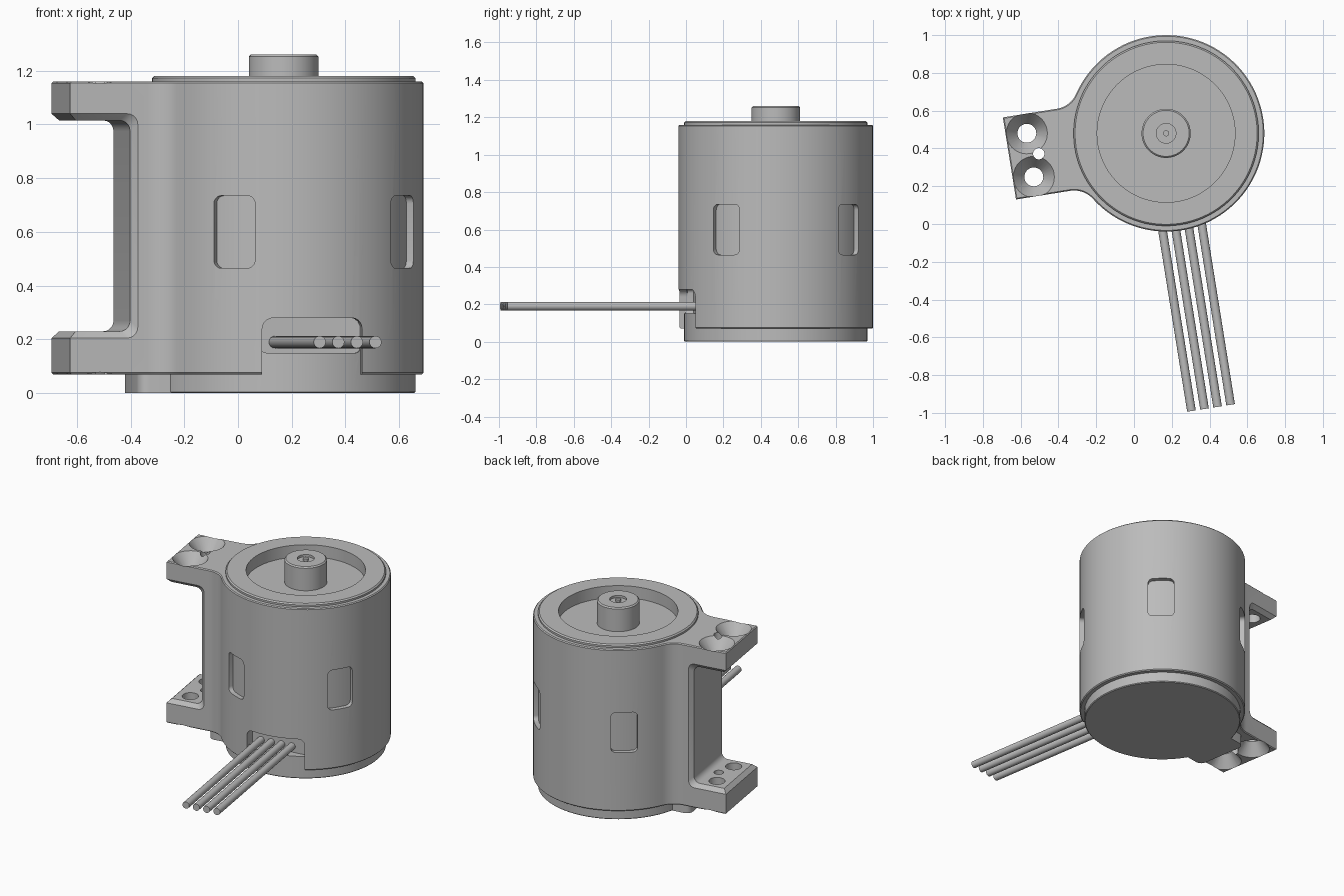
import bpy, bmesh
from math import sin, cos, pi, radians, hypot, atan2
from mathutils import Matrix

cube = bpy.data.objects.get("Cube")
if cube:
    bpy.data.objects.remove(cube)

grey = bpy.data.materials.new("neutral_grey")
grey.use_nodes = True
grey.diffuse_color = (0.5, 0.5, 0.5, 1)
grey.node_tree.nodes["Principled BSDF"].inputs["Base Color"].default_value = (0.5, 0.5, 0.5, 1)

# Parts are built around the barrel axis with the bracket along +x, then placed
PLACE = Matrix.Translation((0.17, 0.48, 0)) @ Matrix.Rotation(radians(189.1), 4, "Z")
RADIUS, BOTTOM, TOP = 0.52, 0.07, 1.16
HALF, REACH = 0.22, 0.84


def loft(name, rings, turn=0, bevel=0):
    """Skin a list of equal rings and cap both ends."""
    bm = bmesh.new()
    loops = [[bm.verts.new(p) for p in ring] for ring in rings]
    n = len(loops[0])
    for a, b in zip(loops, loops[1:]):
        for i in range(n):
            j = (i + 1) % n
            bm.faces.new((a[i], a[j], b[j], b[i]))
    caps = [bm.faces.new(loops[0]), bm.faces.new(loops[-1])]
    bmesh.ops.recalc_face_normals(bm, faces=bm.faces)
    if bevel:
        edges = {e for f in caps for e in f.edges}
        bmesh.ops.bevel(bm, geom=list(edges), offset=bevel, segments=1, affect="EDGES")
    bm.transform(PLACE @ Matrix.Rotation(turn, 4, "Z"))
    mesh = bpy.data.meshes.new(name)
    bm.to_mesh(mesh)
    bm.free()
    mesh.materials.append(grey)
    obj = bpy.data.objects.new(name, mesh)
    bpy.context.collection.objects.link(obj)
    return obj


def circle(r, z, x=0, y=0, n=96):
    return [(x + r * cos(2 * pi * i / n), y + r * sin(2 * pi * i / n), z) for i in range(n)]


def rounded(x0, x1, y0, y1, r, steps=5):
    """Outline of a rounded rectangle."""
    pts = []
    corners = ((x1 - r, y1 - r), (x0 + r, y1 - r), (x0 + r, y0 + r), (x1 - r, y0 + r))
    for k, (cx, cy) in enumerate(corners):
        for i in range(steps + 1):
            t = pi / 2 * (k + i / steps)
            pts.append((cx + r * cos(t), cy + r * sin(t)))
    return pts


def cut(obj, cutter):
    mod = obj.modifiers.new("cut", "BOOLEAN")
    mod.operation, mod.solver, mod.object = "DIFFERENCE", "EXACT", cutter
    bpy.context.view_layer.update()
    graph = bpy.context.evaluated_depsgraph_get()
    mesh = bpy.data.meshes.new_from_object(obj.evaluated_get(graph))
    obj.modifiers.clear()
    obj.data = mesh
    bpy.data.objects.remove(cutter)


# Housing outline: barrel blending through fillets into the bracket
neck = 0.55
fillet = (neck ** 2 + HALF ** 2 - RADIUS ** 2) / (2 * (RADIUS - HALF))
fy = HALF + fillet
join = atan2(fy, neck)
side = [(REACH, HALF)]
for i in range(9):
    t = -pi / 2 + (join - pi / 2) * i / 8
    side.append((neck + fillet * cos(t), fy + fillet * sin(t)))
arc = [join + (2 * pi - 2 * join) * i / 80 for i in range(1, 80)]
outline = side + [(RADIUS * cos(t), RADIUS * sin(t)) for t in arc]
outline += [(x, -y) for x, y in reversed(side)]
housing = loft("housing", [[(x, y, z) for x, y in outline] for z in (BOTTOM, TOP)], bevel=0.006)

# Bore for the inner can
cut(housing, loft("bore", [circle(0.48, z) for z in (-0.1, 1.4)]))

# Opening between the two bracket flanges, with chamfered rims
rings = []
for y, grow in ((-0.25, 0.055), (-0.195, 0), (0.195, 0), (0.25, 0.055)):
    rim = rounded(0.61 - grow, 1.1, 0.23 - grow, 1.015 + grow, 0.04)
    rings.append([(x, y, z) for x, z in rim])
cut(housing, loft("bracket_gap", rings))
rings = []
for x, grow in ((0.8, -0.015), (0.87, 0.055)):
    rings.append([(x, y, z) for y, z in rounded(-0.3, 0.3, 0.23 - grow, 1.015 + grow, 0.01)])
cut(housing, loft("end_chamfer", rings))

# Countersunk screw holes and a small pin hole, through both flanges
for y in (-0.117, 0.117):
    profile = ((0.12, BOTTOM - 0.015), (0.05, 0.15), (0.05, 1.08), (0.12, TOP + 0.015))
    cut(housing, loft("screw_hole", [circle(r, z, 0.728, y, 32) for r, z in profile]))
cut(housing, loft("pin_hole", [circle(0.03, z, 0.683, 0, 24) for z in (-0.1, 1.4)]))

# Four side windows
for angle in (60, 140, -140, -60):
    rim = rounded(-0.082, 0.082, 0.465, 0.735, 0.03)
    rings = [[(x, y, z) for y, z in rim] for x in (0.4, 0.6)]
    cut(housing, loft("window", rings, turn=radians(angle)))


# Wire notch in the housing, and the pocket behind it
def slot(z0, y0, r):
    rim = rounded(-0.22, 0.16, z0, 0.28, r)
    return loft("notch", [[(x, y, z) for x, z in rim] for y in (y0, 0.7)])


cut(housing, slot(-0.2, 0.3, 0.04))

# Inner can with base, top lip, recess and hub
profile = ((0.485, 0), (0.49, 0.005), (0.49, 1.172), (0.482, 1.18), (0.365, 1.18),
           (0.365, 1.1), (0.13, 1.1), (0.13, 1.252), (0.122, 1.26), (0.052, 1.26),
           (0.052, 1.245), (0.016, 1.245), (0.016, 1.26))
can = loft("inner_can", [circle(r, z) for r, z in profile])
cut(can, slot(0.15, 0.42, 0.02))

# Base tab beneath the bracket
tab = rounded(0.3, 0.575, -0.18, 0.18, 0.04)
base_tab = loft("base_tab", [[(x, y, z) for x, y in tab] for z in (0.001, 0.09)])

# Four lead wires
wires = []
for k in range(4):
    x = 0.07 * (k - 1.5) - 0.005
    rings = [[(x + px, y, 0.19 + pz) for px, pz, _ in circle(0.023, 0, n=16)] for y in (0.41, 1.473)]
    wires.append(loft(f"wire_{k + 1}", rings))

# Smooth curved walls, keep crisp edges
for obj in [housing, can, base_tab] + wires:
    obj.data.shade_smooth()
    obj.data.set_sharp_from_angle(angle=radians(30))
